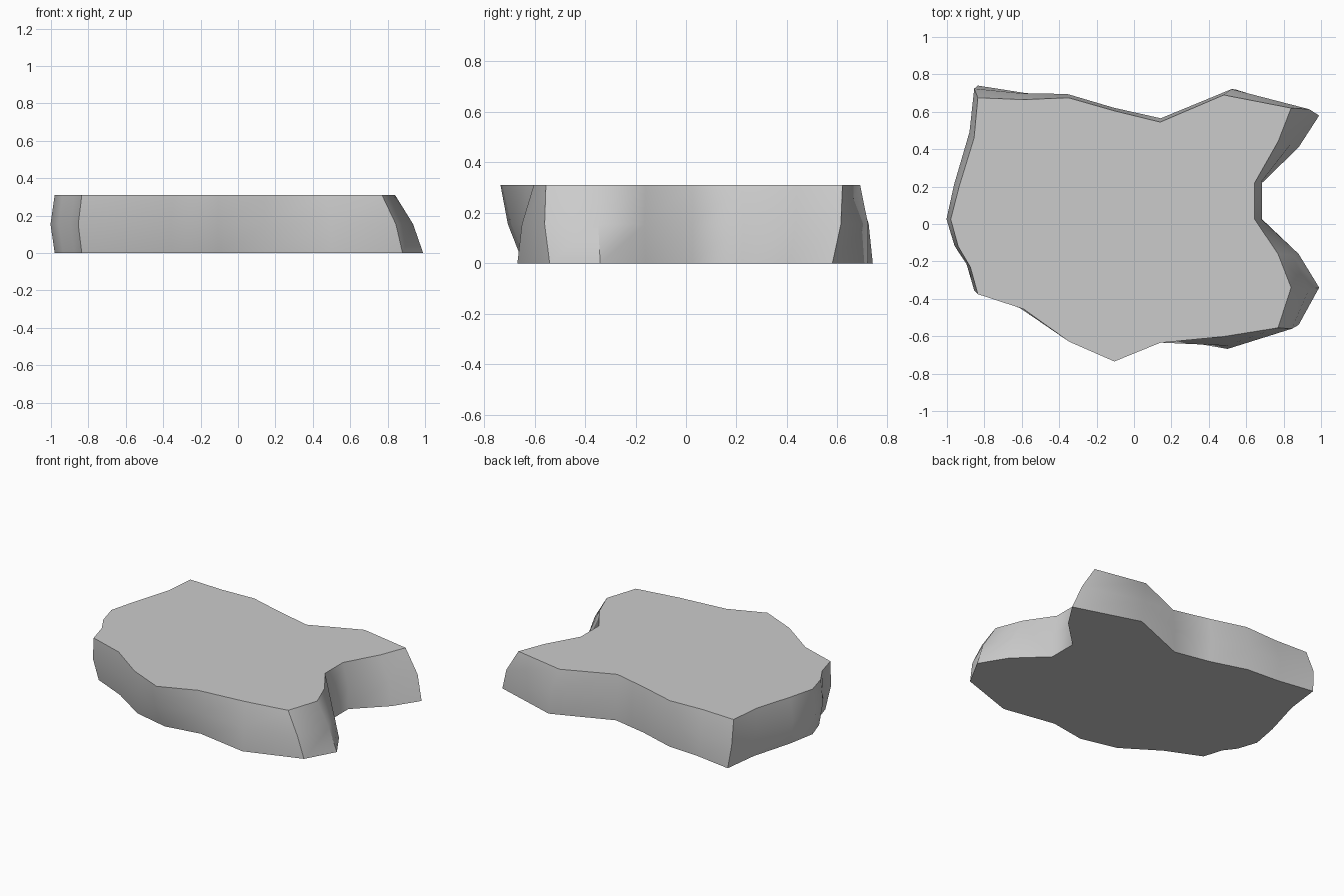
import bpy, bmesh, math

HEIGHT = 0.31
BULGE = 1.023

# Slab outline, counter-clockwise: (bottom x, bottom y, top x, top y)
OUTLINE = [
    (0.99, 0.58, 0.84, 0.62), (0.54, 0.72, 0.48, 0.69),
    (0.14, 0.56, 0.14, 0.545), (-0.105, 0.61, -0.105, 0.605),
    (-0.35, 0.685, -0.35, 0.675), (-0.58, 0.70, -0.59, 0.665),
    (-0.835, 0.74, -0.835, 0.675), (-0.865, 0.50, -0.855, 0.46),
    (-0.945, 0.215, -0.935, 0.20), (-0.98, 0.025, -0.98, 0.025),
    (-0.935, -0.11, -0.94, -0.12), (-0.875, -0.19, -0.875, -0.23),
    (-0.835, -0.32, -0.835, -0.375), (-0.60, -0.425, -0.59, -0.455),
    (-0.355, -0.585, -0.345, -0.63), (-0.105, -0.645, -0.105, -0.735),
    (0.14, -0.605, 0.14, -0.635), (0.50, -0.668, 0.47, -0.603),
    (0.88, -0.54, 0.77, -0.555), (0.99, -0.34, 0.84, -0.34),
    (0.88, -0.16, 0.77, -0.16), (0.685, 0.025, 0.645, 0.025),
    (0.685, 0.22, 0.645, 0.22), (0.88, 0.41, 0.77, 0.44),
]

# Three stacked rings: bottom, slightly bulged middle, top
bm = bmesh.new()
bottom = [bm.verts.new((bx, by, 0)) for bx, by, tx, ty in OUTLINE]
middle = [bm.verts.new(((bx + tx) / 2 * BULGE, (by + ty) / 2 * BULGE, HEIGHT / 2))
          for bx, by, tx, ty in OUTLINE]
top = [bm.verts.new((tx, ty, HEIGHT)) for bx, by, tx, ty in OUTLINE]

# Walls and flat caps
n = len(OUTLINE)
for low, high in ((bottom, middle), (middle, top)):
    for i in range(n):
        j = (i + 1) % n
        bm.faces.new((low[i], low[j], high[j], high[i]))
bm.faces.new(top)
bm.faces.new(bottom[::-1])
bmesh.ops.recalc_face_normals(bm, faces=bm.faces)

mesh = bpy.data.meshes.new("rock_slab")
bm.to_mesh(mesh)
bm.free()
slab = bpy.data.objects.new("rock_slab", mesh)
bpy.context.collection.objects.link(slab)

# Smooth walls with crisp corners
bpy.context.view_layer.objects.active = slab
slab.select_set(True)
bpy.ops.object.shade_smooth_by_angle(angle=math.radians(45))
